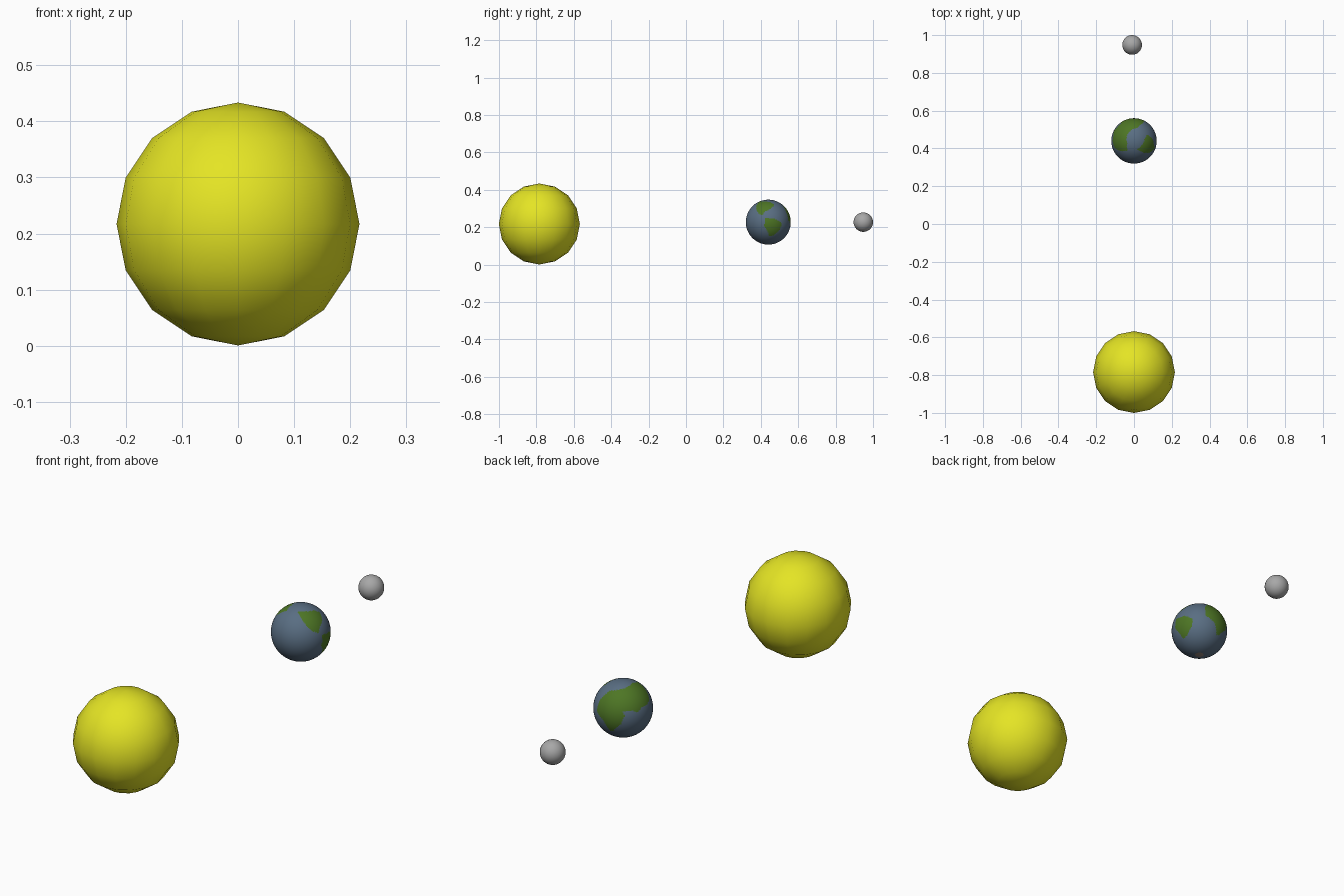
import bpy, bmesh, math

if "Cube" in bpy.data.objects:
    bpy.data.objects.remove(bpy.data.objects["Cube"])


def material(name, rgb):
    m = bpy.data.materials.new(name)
    m.diffuse_color = (*rgb, 1)
    m.use_nodes = True
    m.node_tree.nodes["Principled BSDF"].inputs["Base Color"].default_value = m.diffuse_color
    return m


def ball(name, centre, radius, segments, rings, mats):
    bm = bmesh.new()
    bmesh.ops.create_uvsphere(bm, u_segments=segments, v_segments=rings, radius=radius)
    mesh = bpy.data.meshes.new(name)
    bm.to_mesh(mesh)
    bm.free()
    for m in mats:
        mesh.materials.append(m)
    for p in mesh.polygons:
        p.use_smooth = True
    ob = bpy.data.objects.new(name, mesh)
    ob.location = centre
    bpy.context.collection.objects.link(ob)
    return ob


def inside(lon, lat, outline):
    hit = False
    for (x1, y1), (x2, y2) in zip(outline, outline[1:] + outline[:1]):
        if (y1 > lat) != (y2 > lat) and lon < x1 + (lat - y1) * (x2 - x1) / (y2 - y1):
            hit = not hit
    return hit


yellow = material("sun_yellow", (0.78, 0.78, 0.018))
blue = material("ocean_blue", (0.10, 0.155, 0.225))
green = material("land_green", (0.075, 0.18, 0.018))
polar = material("polar_brown", (0.27, 0.21, 0.18))
grey = material("moon_grey", (0.39, 0.39, 0.39))

# Land outlines as (longitude, latitude) in degrees
north_land = [(-73, 68), (-45, 68), (-19, 66), (11, 62), (26, 52), (10, 38),
              (-9, 28), (-17, 18), (-31, 24), (-45, 41), (-60, 60)]
south_land = [(-8, 11), (17, 9), (37, -3), (33, -20), (18, -36), (2, -39),
              (-2, -25), (-11, -10)]
great_land = [(63, 30), (62, 5), (83, -7), (90, -20), (95, -31), (103, -28),
              (110, -20), (119, -11), (128, 8), (124, 18), (143, 18), (155, 12),
              (165, 20), (181, 20), (200, 25), (217, 43), (236, 60), (202, 72),
              (160, 70), (115, 63), (75, 54)]
island_land = [(194, -22), (208, -13), (222, -12), (233, -27), (226, -38),
               (212, -32), (197, -34)]
lands = [north_land, south_land, great_land, island_land]

# Sun: coarse ball
ball("sun", (0, -0.784, 0.217), 0.2165, 16, 8, [yellow])

# Planet: fine ball so the coastlines follow the outlines
planet = ball("planet", (0, 0.44, 0.227), 0.12, 160, 80, [blue, green, polar])
for p in planet.data.polygons:
    c = p.center.normalized()
    lat = math.degrees(math.asin(c.z))
    lon = math.degrees(math.atan2(c.y, c.x))
    if lat < -81:
        p.material_index = 2
    elif any(inside(lon + turn, lat, o) for o in lands for turn in (0, 360)):
        p.material_index = 1

# Moon
ball("moon", (-0.01, 0.948, 0.227), 0.052, 32, 16, [grey])
